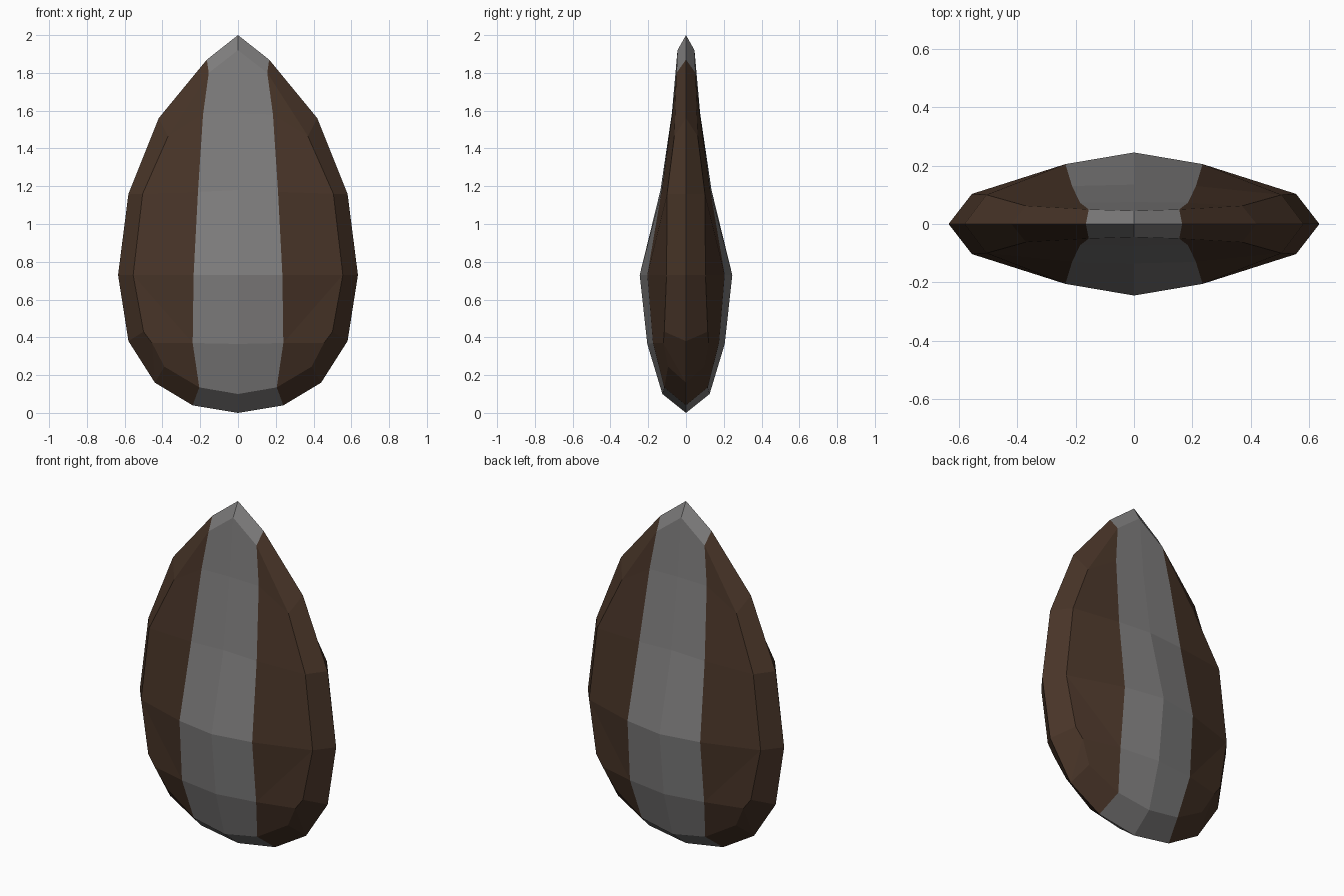
import bpy, bmesh
from mathutils import Vector

if "Cube" in bpy.data.objects:
    bpy.data.objects.remove(bpy.data.objects["Cube"])

# One quarter of the body (x, depth, z), rows running from bottom to top
centre = [(0, 0, 0), (0, .125, .10), (0, .205, .365), (0, .245, .73),
          (0, .135, 1.18), (0, .075, 1.585), (0, .045, 1.92), (0, 0, 2)]
seam = [(.24, 0, .04), (.205, .115, .135), (.24, .175, .37), (.235, .205, .73),
        (.212, .13, 1.17), (.185, .073, 1.58), (.155, .05, 1.80), (.165, 0, 1.87)]
inner = [(.39, .095, .245), (.455, .12, .37), (.50, .115, .43), (.555, .103, .73),
         (.505, .10, 1.16), (.37, .062, 1.465)]
rim = [(.44, 0, .16), (.58, 0, .38), (.635, 0, .73), (.58, 0, 1.16), (.42, 0, 1.56)]


def material(name, colour):
    m = bpy.data.materials.new(name)
    m.diffuse_color = (*colour, 1)
    m.use_nodes = True
    m.node_tree.nodes["Principled BSDF"].inputs["Base Color"].default_value = m.diffuse_color
    return m


def build(name, faces, mat):
    """Mirror quarter faces into all four quadrants, facing outwards."""
    bm = bmesh.new()
    for sx in (1, -1):
        for sy in (1, -1):
            for pts in faces:
                f = bm.faces.new([bm.verts.new((x * sx, y * sy, z)) for x, y, z in pts])
                f.normal_update()
                if f.normal.dot(f.calc_center_median() - Vector((0, 0, .9))) < 0:
                    f.normal_flip()
    bmesh.ops.remove_doubles(bm, verts=bm.verts, dist=.0005)
    me = bpy.data.meshes.new(name)
    bm.to_mesh(me)
    bm.free()
    me.materials.append(mat)
    ob = bpy.data.objects.new(name, me)
    bpy.context.collection.objects.link(ob)


# Grey band running all the way round the middle
band = [(centre[i], centre[i + 1], seam[i + 1], seam[i]) for i in range(7)]
build("centre_band", band, material("grey", (.21, .205, .205)))

# Brown side panels: broad faces, then the bevelled rim
s, n, r = seam, inner, rim
sides = [
    (s[1], s[2], n[1], n[0]),
    (s[2], s[3], n[3]), (s[2], n[3], n[2], n[1]),
    (s[3], s[4], n[4], n[3]),
    (s[4], s[5], n[5], n[4]),
    (s[5], s[6], n[5]), (s[6], s[7], r[4], n[5]),
    (s[0], s[1], n[0], r[0]),
    (r[0], n[0], n[1]), (r[0], n[1], n[2], r[1]),
    (r[1], n[2], n[3], r[2]),
    (r[2], n[3], n[4], r[3]),
    (r[3], n[4], n[5], r[4]),
]
build("side_panels", sides, material("brown", (.065, .035, .021)))
